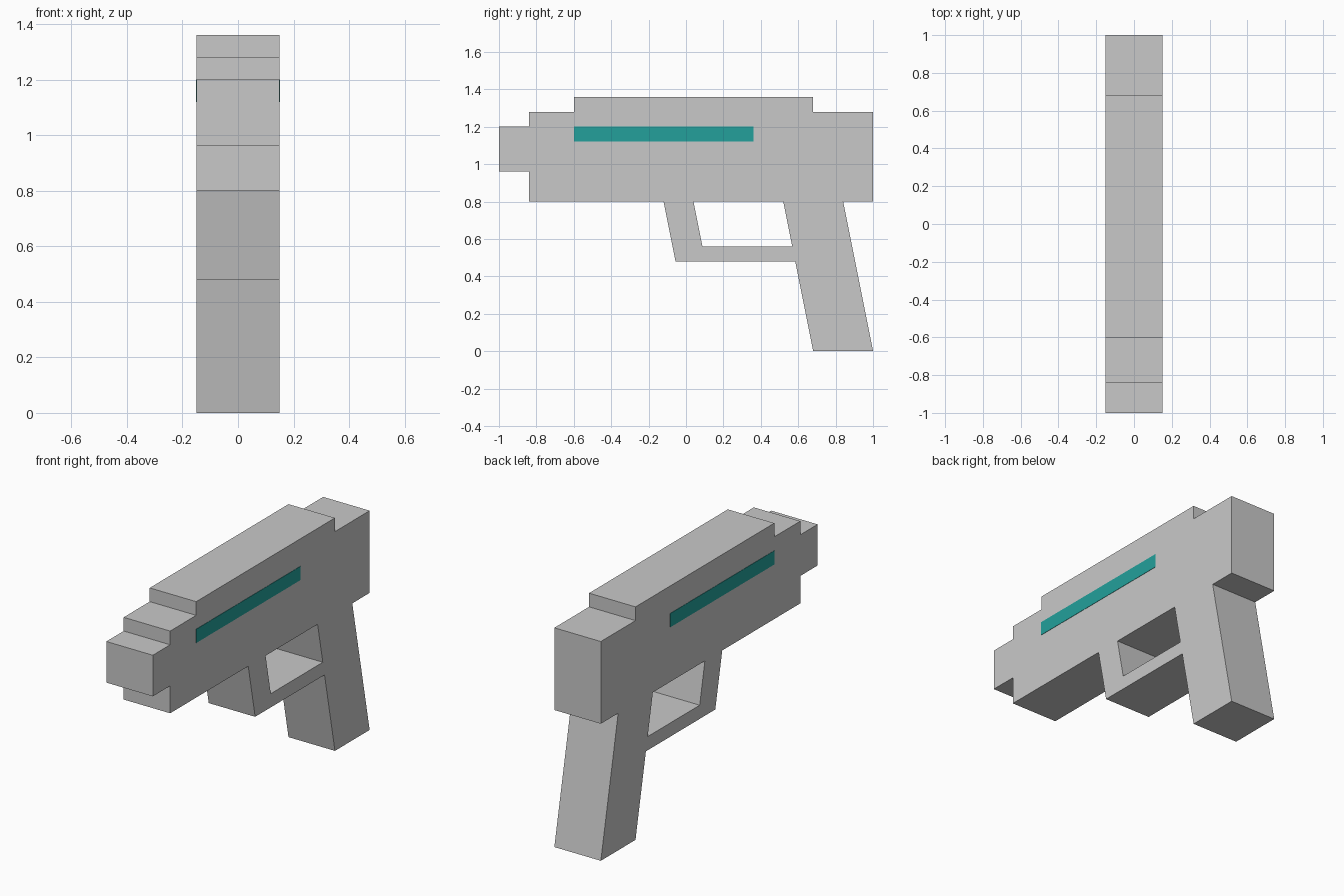
import bpy, bmesh
from mathutils import Vector

if "Cube" in bpy.data.objects:
    bpy.data.objects.remove(bpy.data.objects["Cube"])

HALF = 0.15  # half of the overall thickness


def material(name, rgb):
    m = bpy.data.materials.new(name)
    m.diffuse_color = (*rgb, 1)
    m.use_nodes = True
    m.node_tree.nodes["Principled BSDF"].inputs["Base Color"].default_value = m.diffuse_color
    return m


grey = material("light grey", (0.584, 0.584, 0.584))
teal = material("teal", (0.017, 0.352, 0.326))


def extruded(name, loops, x0, x1, mat):
    """Fill closed (y, z) loops, inner loops being holes, and extrude along x."""
    bm = bmesh.new()
    for loop in loops:
        vs = [bm.verts.new((x0, y, z)) for y, z in loop]
        for a, b in zip(vs, vs[1:] + vs[:1]):
            bm.edges.new((a, b))
    bmesh.ops.triangle_fill(bm, edges=bm.edges[:], use_beauty=True,
                            use_dissolve=False, normal=(1, 0, 0))
    ext = bmesh.ops.extrude_face_region(bm, geom=bm.faces[:], use_keep_orig=True)
    moved = [g for g in ext["geom"] if isinstance(g, bmesh.types.BMVert)]
    bmesh.ops.translate(bm, verts=moved, vec=Vector((x1 - x0, 0, 0)))
    # Merge coplanar triangles into clean flat faces
    bmesh.ops.dissolve_limit(bm, angle_limit=0.01, verts=bm.verts[:], edges=bm.edges[:])
    bmesh.ops.recalc_face_normals(bm, faces=bm.faces[:])
    me = bpy.data.meshes.new(name)
    bm.to_mesh(me)
    bm.free()
    me.materials.append(mat)
    ob = bpy.data.objects.new(name, me)
    bpy.context.collection.objects.link(ob)
    return ob


# Side outline: stepped barrel, guard, slanted grip and stepped top
muzzle_bottom = [(-1, 0.96), (-0.84, 0.96), (-0.84, 0.80), (-0.12, 0.80)]
guard = [(-0.056, 0.48), (0.584, 0.48)]
grip = [(0.68, 0), (1, 0), (0.84, 0.80)]
back_and_top = [(1, 0.80), (1, 1.28), (0.68, 1.28), (0.68, 1.36), (-0.60, 1.36),
                (-0.60, 1.28), (-0.84, 1.28), (-0.84, 1.20), (-1, 1.20)]
trigger_opening = [(0.04, 0.80), (0.088, 0.56), (0.568, 0.56), (0.52, 0.80)]

extruded("body_with_grip", [muzzle_bottom + guard + grip + back_and_top, trigger_opening],
         -HALF, HALF, grey)

# Thin coloured stripe on each side
stripe = [(-0.60, 1.12), (0.36, 1.12), (0.36, 1.20), (-0.60, 1.20)]
for side, s in (("right", 1), ("left", -1)):
    extruded(side + "_stripe", [stripe], s * (HALF - 0.001), s * (HALF + 0.002), teal)
